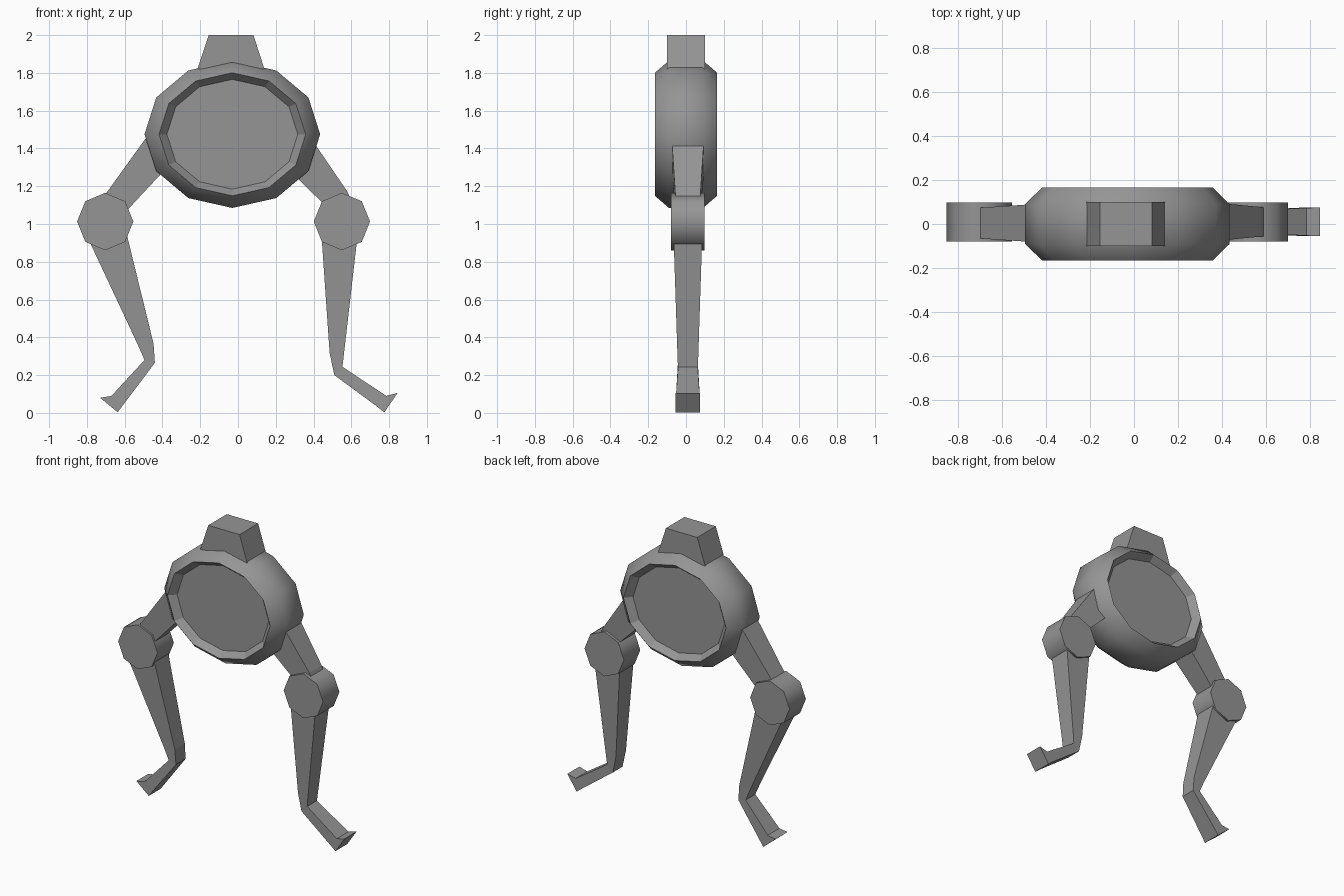
import bpy
import bmesh
import math

cube = bpy.data.objects.get("Cube")
if cube:
    bpy.data.objects.remove(cube)

grey = bpy.data.materials.new("warm_grey")
grey.use_nodes = True
grey.diffuse_color = (0.3, 0.3, 0.3, 1)
grey.node_tree.nodes["Principled BSDF"].inputs["Base Color"].default_value = (0.3, 0.3, 0.3, 1)


def loft(name, rings, smooth=lambda normal, band: False):
    """Skin a list of equal-length closed rings and cap both ends."""
    bm = bmesh.new()
    rows = [[bm.verts.new(p) for p in ring] for ring in rings]
    count = len(rows[0])
    for band, (a, b) in enumerate(zip(rows, rows[1:])):
        for i in range(count):
            j = (i + 1) % count
            face = bm.faces.new((a[i], a[j], b[j], b[i]))
            face.smooth = smooth(face, band)
    bm.faces.new(rows[0][::-1])
    bm.faces.new(rows[-1])
    bmesh.ops.recalc_face_normals(bm, faces=bm.faces)
    # Hard edges wherever a flat face meets a smooth one
    for edge in bm.edges:
        edge.smooth = all(f.smooth for f in edge.link_faces)
    mesh = bpy.data.meshes.new(name)
    bm.to_mesh(mesh)
    bm.free()
    mesh.materials.append(grey)
    obj = bpy.data.objects.new(name, mesh)
    bpy.context.collection.objects.link(obj)
    return obj


def oval(sides, cx, cz, rx, rz, y):
    steps = [2 * math.pi * i / sides for i in range(sides)]
    return [(cx + rx * math.cos(t), y, cz + rz * math.sin(t)) for t in steps]


def limb(name, sections, y=0.01):
    """Rectangular limb; each section is two (x, z) edge points and a half depth."""
    loft(name, [[(p[0], y - d, p[1]), (q[0], y - d, q[1]),
                 (q[0], y + d, q[1]), (p[0], y + d, p[1])] for p, q, d in sections])


# Round body: recessed floor, rim, shoulder, then the same on the back
half = [(0.745, 0.12), (0.835, 0.165), (1.0, 0.09)]
profile = [(s, -y) for s, y in half] + half[::-1]
loft("body", [oval(12, -0.03, 1.475, 0.465 * s, 0.39 * s, y) for s, y in profile],
     lambda face, band: band in (1, 2, 3))

# Tapered block on top of the body
limb("head_block", [((-0.215, 1.82), (0.14, 1.82), 0.1),
                    ((-0.155, 2.0), (0.082, 2.0), 0.1)], y=0)

# Eight-sided knee joints
for side, x in (("left", 0.55), ("right", -0.703)):
    loft(side + "_knee", [oval(8, x, 1.013, 0.149, 0.152, y) for y in (-0.079, 0.098)],
         lambda face, band: True)

# Upper legs
limb("left_upper_leg", [((0.26, 1.295), (0.36, 1.493), 0.088),
                        ((0.47, 1.09), (0.58, 1.17), 0.067),
                        ((0.52, 1.03), (0.61, 1.1), 0.062)])
limb("right_upper_leg", [((-0.43, 1.535), (-0.31, 1.37), 0.088),
                         ((-0.70, 1.16), (-0.58, 1.08), 0.07),
                         ((-0.74, 1.1), (-0.63, 1.03), 0.066)], y=0.004)

# Lower legs with the foot as the last two sections
limb("left_lower_leg", [((0.438, 1.0), (0.64, 1.0), 0.078),
                        ((0.485, 0.318), (0.556, 0.27), 0.054),
                        ((0.51, 0.2), (0.553, 0.244), 0.052),
                        ((0.73, 0.038), (0.785, 0.09), 0.063),
                        ((0.775, 0.003), (0.845, 0.106), 0.065)])
limb("right_lower_leg", [((-0.825, 0.99), (-0.6, 0.99), 0.078),
                         ((-0.53, 0.36), (-0.447, 0.366), 0.054),
                         ((-0.495, 0.28), (-0.44, 0.265), 0.052),
                         ((-0.67, 0.09), (-0.605, 0.046), 0.063),
                         ((-0.73, 0.08), (-0.637, 0.003), 0.065)])
